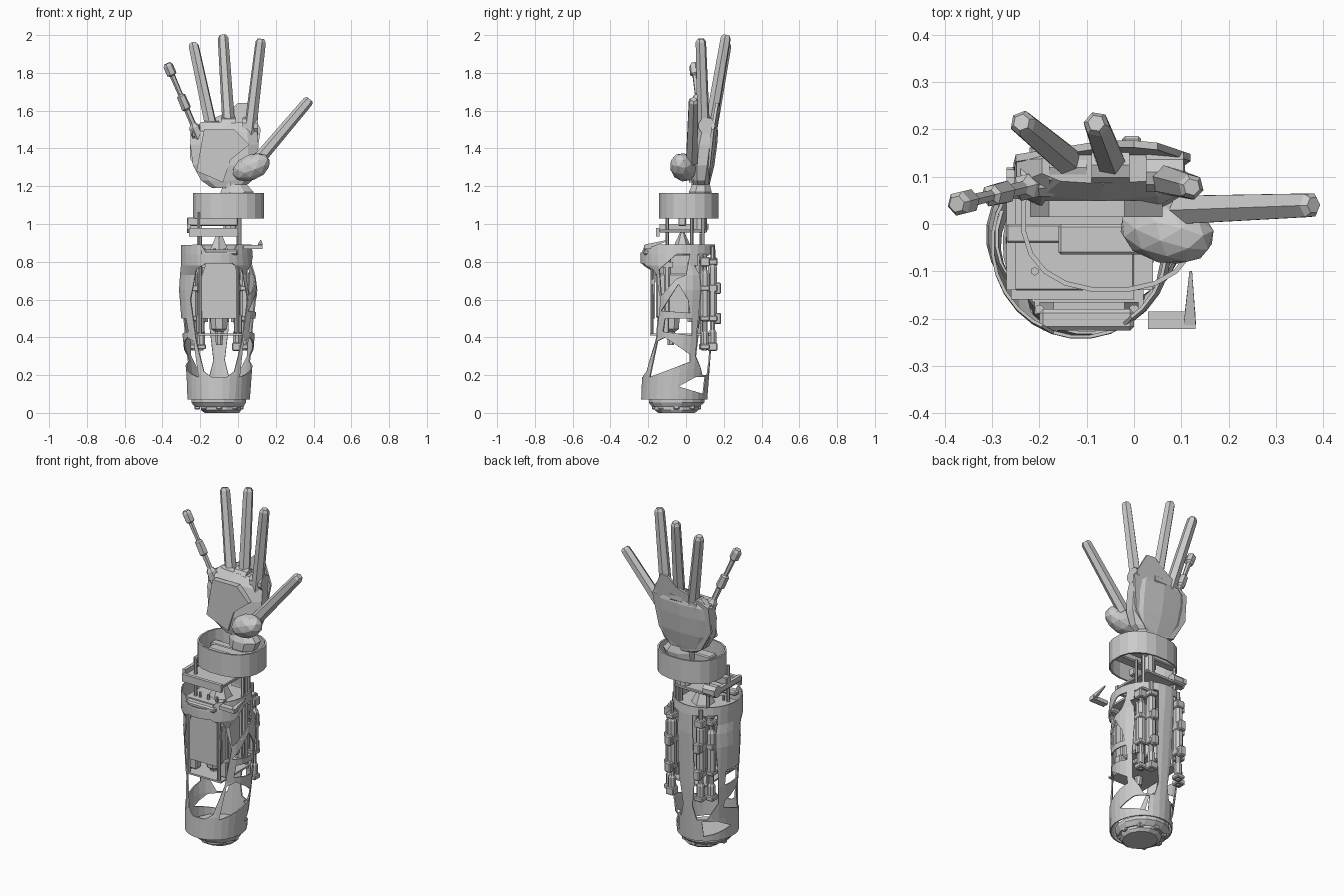
import bpy, bmesh, math, random
from mathutils import Vector, Matrix

random.seed(4)
if "Cube" in bpy.data.objects:
    bpy.data.objects.remove(bpy.data.objects["Cube"])

metal = bpy.data.materials.new("grey metal")
metal.use_nodes = True
GREY = (0.6, 0.6, 0.6, 1)
metal.diffuse_color = GREY
metal.node_tree.nodes["Principled BSDF"].inputs["Base Color"].default_value = GREY


def finish(name, bm):
    bmesh.ops.recalc_face_normals(bm, faces=bm.faces)
    me = bpy.data.meshes.new(name)
    bm.to_mesh(me)
    bm.free()
    me.materials.append(metal)
    ob = bpy.data.objects.new(name, me)
    bpy.context.collection.objects.link(ob)
    return ob


def box(name, lo, hi, bevel=0.0):
    lo, hi = Vector(lo), Vector(hi)
    bm = bmesh.new()
    bmesh.ops.create_cube(bm, size=1, matrix=Matrix.Translation((lo + hi) / 2) @ Matrix.Diagonal((*(hi - lo), 1)))
    if bevel:
        bmesh.ops.bevel(bm, geom=bm.edges[:], offset=bevel, segments=1, affect='EDGES')
    return finish(name, bm)


def skin(bm, rings, caps=True):
    """Bridge equal rings of points, optionally closing both ends."""
    rows = [[bm.verts.new(p) for p in r] for r in rings]
    n = len(rows[0])
    for a, b in zip(rows, rows[1:]):
        for i in range(n):
            bm.faces.new((a[i], a[(i + 1) % n], b[(i + 1) % n], b[i]))
    if caps:
        bm.faces.new(rows[0])
        bm.faces.new(rows[-1])


def bar(name, p, q, profile, sides=8):
    """Turned bar from p to q; profile is (fraction along, radius)."""
    p, q = Vector(p), Vector(q)
    rot = (q - p).to_track_quat('Z', 'Y')
    bm = bmesh.new()
    ang = [(i + .5) * math.tau / sides for i in range(sides)]
    skin(bm, [[p.lerp(q, t) + rot @ Vector((r * math.cos(a), r * math.sin(a), 0)) for a in ang] for t, r in profile])
    return finish(name, bm)


def rod(name, p, q, r, sides=8):
    return bar(name, p, q, [(0, r), (1, r)], sides)


def inside(u, v, poly):
    """Even-odd test of a point in an outline."""
    odd = False
    for (u0, v0), (u1, v1) in zip(poly, poly[1:] + poly[:1]):
        if (v0 > v) != (v1 > v) and u < u0 + (v - v0) * (u1 - u0) / (v1 - v0):
            odd = not odd
    return odd


def cut_window(bm, poly, axis, lo, hi):
    """Open a window in the wall, seen along an axis (0 = x, 1 = y), between two depths."""
    u = 1 - axis
    us, zs = [p[0] for p in poly], [p[1] for p in poly]
    for (u0, z0), (u1, z1) in zip(poly, poly[1:] + poly[:1]):
        normal, point = Vector((0, 0, u0 - u1)), Vector((0, 0, z0))
        normal[u], point[u] = z1 - z0, u0
        faces = [f for f in bm.faces if lo < f.calc_center_median()[axis] < hi
                 and max(v.co.z for v in f.verts) > min(zs) and min(v.co.z for v in f.verts) < max(zs)
                 and max(v.co[u] for v in f.verts) > min(us) and min(v.co[u] for v in f.verts) < max(us)]
        geom = {g for f in faces for g in (f, *f.edges, *f.verts)}
        bmesh.ops.bisect_plane(bm, geom=list(geom), dist=1e-5, plane_co=point, plane_no=normal)
    gone = []
    for f in bm.faces:
        c = f.calc_center_median()
        if lo < c[axis] < hi and inside(c[u], c.z, poly):
            gone.append(f)
    bmesh.ops.delete(bm, geom=gone, context='FACES')


def loft(name, sections, sides, caps=True, power=1.0, windows=(), wall=0.0):
    """Stack of rounded sections: z, x min, x max, y min, y max."""
    bm, rings = bmesh.new(), []
    for z, x0, x1, y0, y1 in sections:
        ring = []
        for i in range(sides):
            a = (i + .5) * math.tau / sides
            c, s = math.cos(a), math.sin(a)
            c, s = math.copysign(abs(c) ** power, c), math.copysign(abs(s) ** power, s)
            ring.append(((x0 + x1) / 2 + c * (x1 - x0) / 2, (y0 + y1) / 2 + s * (y1 - y0) / 2, z))
        rings.append(ring)
    skin(bm, rings, caps)
    for window in windows:
        cut_window(bm, *window)
    ob = finish(name, bm)
    if wall:
        mod = ob.modifiers.new("Wall", 'SOLIDIFY')
        mod.thickness, mod.offset = wall, 0
    return ob


def prism(name, outline, lo, hi):
    """Extrude an (x, z) outline along y."""
    bm = bmesh.new()
    skin(bm, [[(x, y, z) for x, z in outline] for y in (lo, hi)])
    return finish(name, bm)


# Forearm shell with cut-out windows: lower ones on both sides, upper ones on the left
low_windows = [
    [(-.19, .19), (.02, .27), (.02, .31), (-.11, .4), (-.15, .38)],
    [(-.04, .14), (.05, .19), (.1, .19), (.09, .1)],
    [(-.12, .43), (.03, .41), (.03, .5), (-.11, .5)],
]
high_windows = [
    [(-.13, .54), (.02, .53), (.01, .6), (-.04, .68)],
    [(-.14, .76), (-.05, .84), (.02, .84), (.0, .73), (-.05, .71), (-.13, .62)],
]
front = [(-.25, .6), (-.22, .76), (-.17, .79), (-.03, .79), (.02, .76), (.05, .6), (.02, .38), (-.02, .22),
         (-.06, .19), (-.14, .19), (-.18, .22), (-.22, .38)]
back = [(.0, .2), (.05, .3), (.06, .45), (.06, .84), (-.05, .84), (-.05, .45), (-.07, .28), (-.05, .2)]
windows = [(w, 0, lo, hi) for w in low_windows for lo, hi in ((-.5, -.1), (-.1, .3))]
windows += [(w, 0, -.1, .3) for w in high_windows]
windows += [(front, 1, -.4, -.05), ([(-.2, .9), (-.17, .85), (-.03, .85), (0, .9)], 1, -.4, -.05)]
windows += [(back, 1, .04, .3), ([(-.2 - x, z) for x, z in back], 1, .04, .3)]
loft("forearm_shell", [
    (.07, -.265, .06, -.235, .11), (.2, -.27, .07, -.23, .12), (.4, -.29, .085, -.195, .135),
    (.65, -.31, .1, -.195, .15), (.73, -.305, .09, -.2, .155), (.78, -.3, .08, -.238, .155),
    (.84, -.3, .075, -.24, .155), (.89, -.3, .07, -.235, .15)], 28, caps=False, windows=windows, wall=.007)

# Elbow end cap with socket
loft("elbow_cap", [(.03, -.23, .03, -.18, .07), (.055, -.25, .045, -.2, .1), (.075, -.25, .045, -.2, .1)], 16)
loft("elbow_socket", [(0, -.18, .01, -.15, .05), (.015, -.2, .02, -.17, .07), (.04, -.2, .02, -.17, .07)], 12)
for i in range(8):
    a = i * math.tau / 8
    x, y = -.1 + .115 * math.cos(a), -.05 + .115 * math.sin(a)
    box("cap_lug", (x - .015, y - .015, .018), (x + .015, y + .015, .05), .004)

# Motor pack inside the forearm
prism("front_motor_cover", [(-.19, .5), (.0, .5), (.01, .7), (-.02, .79), (-.17, .79), (-.2, .7)], -.185, -.165)
box("motor_core", (-.18, -.16, .5), (0, .03, .74), .01)
for i in range(4):
    x = -.18 + i * .055
    rod("motor_can", (x, -.1, .52), (x, -.1, .82), .022)
    rod("motor_shaft", (x, -.1, .82), (x, -.1, .87), .008)
    rod("rear_motor_can", (x, .03, .48), (x, .03, .8), .024)
    box("motor_clamp", (x - .024, -.13, .77), (x + .024, -.07, .8))
box("lower_motor_plate", (-.21, -.19, .41), (.02, .13, .42))
for x in (-.2, 0):
    rod("cover_rail", (x, -.18, .42), (x, -.18, .8), .01)
    rod("rear_rail", (x, .08, .42), (x, .08, .95), .01)
    box("lower_bracket", (x - .022, -.14, .42), (x + .022, -.09, .52), .006)
bar("drive_nose", (-.1, -.08, .5), (-.1, -.08, .36), [(0, .05), (.4, .045), (.5, .025), (1, .018)])

# Two pairs of linear actuators at the back
for x, y, top in [(-.235, .095, .84), (-.195, .14, .88), (-.005, .14, .88), (.035, .1, .84)]:
    bar("actuator_body", (x, y, .33), (x, y, top),
        [(0, .012), (.05, .022), (.18, .022), (.2, .015), (.3, .015), (.32, .026), (.8, .026), (.84, .012), (1, .012)])
    for z in (.35, .5, .66, .8):
        h = random.uniform(.012, .025)
        box("actuator_clamp", (x - .026, y - .026, z - h), (x + .026, y + .026, z + h), .005)
for x in (-.195, -.005):
    for z in (.5, .66):
        box("rear_lug", (x - .02, .15, z - .03), (x + .02, .186, z + .03), .006)

# Top of the forearm: front bar, release lever and motor plate
box("front_top_bar", (-.2, -.225, .835), (.0, -.18, .865), .008)
box("upper_motor_plate", (-.25, -.14, .83), (.04, .12, .842))
box("release_lever", (.03, -.222, .868), (.13, -.185, .89))
bar("lever_spike", (.118, -.21, .88), (.12, -.1, .912), [(0, .018), (1, .004)], 4)

# Wrist carrier frame on rods
box("carrier_plate", (-.26, -.14, .955), (.0, .11, .972), .003)
box("carrier_beam", (-.27, -.04, .99), (.0, .0, 1.035), .004)
box("carrier_front_lip", (-.26, -.16, .935), (0, -.14, .98))
box("carrier_side", (-.27, -.14, .97), (-.25, .12, 1.0))
for x, y in ((-.21, -.1), (.01, .09), (-.21, .09), (.01, .03)):
    rod("carrier_rod", (x, y, .84), (x, y, 1.06), .009, 6)
bar("wrist_cone", (-.1, -.02, .84), (-.1, -.02, .955), [(0, .065), (1, .012)], 6)
rod("wrist_drum", (-.27, .085, .985), (-.19, .085, .985), .035)
rod("wrist_shaft", (-.04, .07, .97), (-.04, .07, 1.22), .04, 10)

# Wrist band
loft("wrist_band", [(1.03, -.235, .135, -.14, .17), (1.165, -.235, .135, -.14, .17)], 20,
     caps=False, power=.85, wall=.01)
box("band_cross_block", (-.16, -.065, 1.07), (.1, .0, 1.13), .006)
box("band_cross_bar", (-.22, .05, 1.06), (.12, .1, 1.1), .005)
loft("wrist_joint", [(1.12, -.1, .07, .01, .13), (1.17, -.1, .09, .01, .14), (1.21, -.08, .05, .03, .13)], 8)

# Palm, hand back and thumb mound
loft("palm", [(1.19, -.14, .03, .04, .12), (1.23, -.2, .08, .03, .13), (1.31, -.245, .11, .02, .15),
              (1.42, -.26, .115, .03, .165), (1.49, -.255, .11, .05, .17), (1.54, -.2, .07, .085, .16)], 10, power=.75)
hand_back = prism("hand_back", [(-.12, 1.2), (.01, 1.2), (.09, 1.3), (.12, 1.5), (.05, 1.64), (0, 1.64), (-.06, 1.59),
                                (-.15, 1.55), (-.25, 1.5), (-.255, 1.35), (-.18, 1.22)], .115, .13)
for v in hand_back.data.vertices:
    v.co.y += (v.co.z - 1.2) * .12 - abs(v.co.x + .06) * .1
prism("palm_pad", [(-.22, 1.28), (-.08, 1.22), (-.04, 1.34), (.06, 1.42), (-.02, 1.5), (-.18, 1.5)], .015, .05)
bm = bmesh.new()
bmesh.ops.create_icosphere(bm, subdivisions=2, radius=1,
                           matrix=Matrix.Translation((.07, -.015, 1.3)) @ Matrix.Rotation(-.3, 4, 'X')
                           @ Matrix.Rotation(-.35, 4, 'Y') @ Matrix.Rotation(-.3, 4, 'Z')
                           @ Matrix.Diagonal((.108, .07, .068, 1)))
finish("thumb_mound", bm)

# Fingers and knuckles
finger_profile = [(0, .034), (.06, .034), (.9, .029), (.97, .028), (1, .018)]
for name, p, q in [("ring_finger", (-.13, .125, 1.46), (-.238, .215, 1.96)),
                   ("middle_finger", (-.045, .12, 1.46), (-.08, .213, 2.0)),
                   ("index_finger", (.06, .095, 1.46), (.122, .078, 1.98)),
                   ("thumb", (.1, .03, 1.33), (.38, .04, 1.66))]:
    bar(name, p, q, finger_profile, 6)
for x, y, z in ((-.14, .12, 1.5), (-.05, .125, 1.52), (.065, .11, 1.52)):
    rod("knuckle", (x - .04, y, z), (x + .04, y, z), .045, 10)
bar("little_finger", (-.2, .085, 1.44), (-.375, .042, 1.85),
    [(0, .03), (.18, .03), (.22, .016), (.4, .016), (.42, .026), (.58, .024), (.6, .013), (.84, .015),
     (.86, .027), (.97, .027), (1, .018)], 6)
rod("little_knuckle", (-.24, .09, 1.48), (-.17, .09, 1.48), .035, 8)
